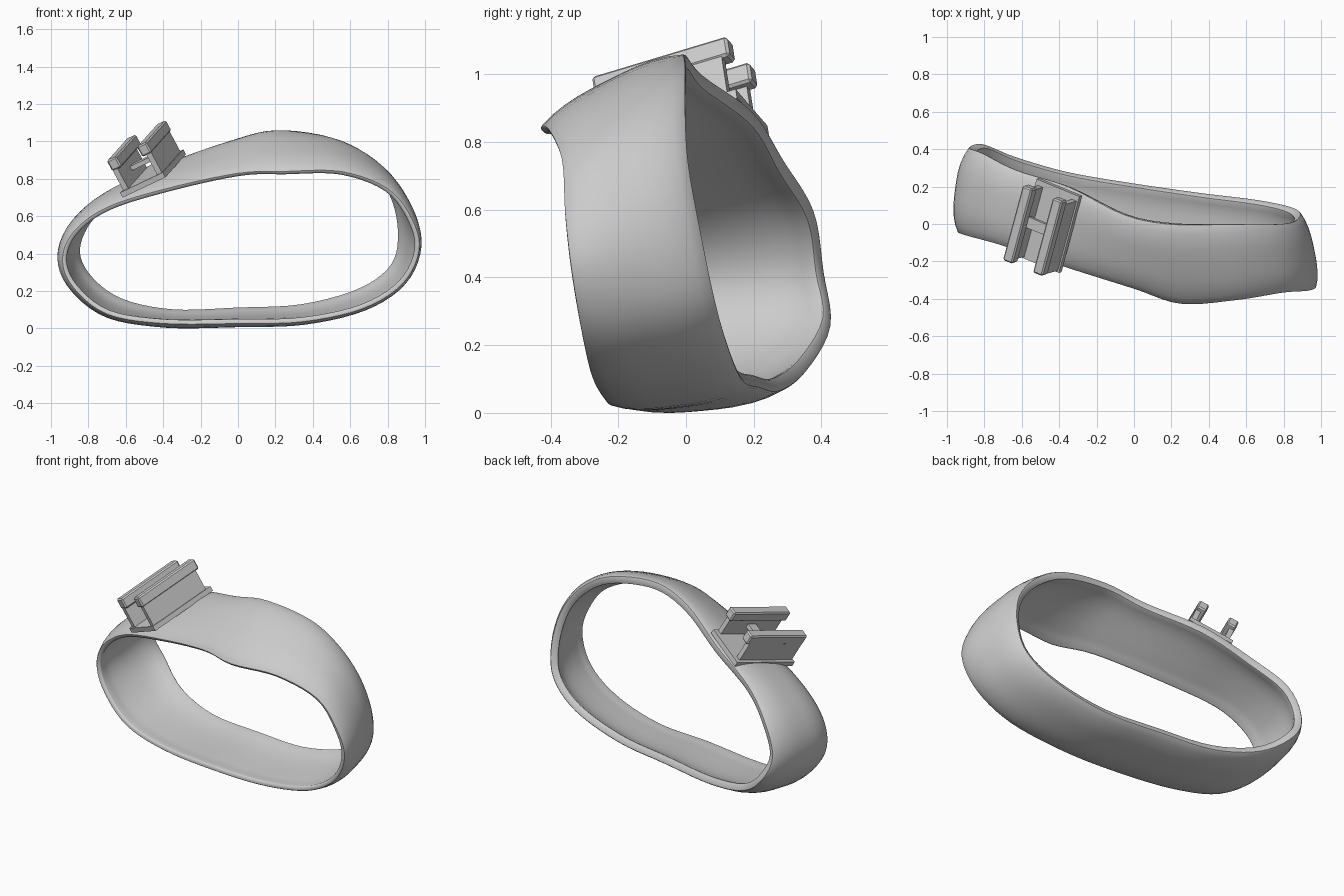
import bpy
import bmesh
from mathutils import Matrix, Vector

if "Cube" in bpy.data.objects:
    bpy.data.objects.remove(bpy.data.objects["Cube"], do_unlink=True)

gray = bpy.data.materials.new("light_gray")
gray.use_nodes = True
gray.diffuse_color = (0.6, 0.6, 0.6, 1)
gray.node_tree.nodes["Principled BSDF"].inputs["Base Color"].default_value = (0.6, 0.6, 0.6, 1)


def add_object(name, bm):
    bmesh.ops.recalc_face_normals(bm, faces=bm.faces)
    mesh = bpy.data.meshes.new(name)
    bm.to_mesh(mesh)
    bm.free()
    mesh.materials.append(gray)
    obj = bpy.data.objects.new(name, mesh)
    bpy.context.collection.objects.link(obj)
    return obj


def make_active(obj):
    bpy.ops.object.select_all(action="DESELECT")
    obj.select_set(True)
    bpy.context.view_layer.objects.active = obj


# Strap: front rim point and back rim point at each station around the loop
STATIONS = [
    ((.25, -.43, .84), (.2, 0, 1.06)),
    ((.55, -.41, .84), (.5, 0, 1.02)),
    ((.8, -.37, .75), (.7, 0, .91)),
    ((.93, -.36, .59), (.84, .01, .74)),
    ((.97, -.34, .42), (.89, .05, .52)),
    ((.88, -.31, .24), (.85, .09, .33)),
    ((.67, -.28, .11), (.67, .13, .19)),
    ((.35, -.24, .04), (.35, .17, .1)),
    ((0, -.22, .03), (0, .22, .08)),
    ((-.4, -.16, .03), (-.35, .28, .07)),
    ((-.7, -.1, .08), (-.63, .36, .13)),
    ((-.88, -.06, .22), (-.81, .43, .26)),
    ((-.94, -.05, .37), (-.88, .41, .42)),
    ((-.88, -.07, .52), (-.81, .38, .6)),
    ((-.7, -.12, .65), (-.63, .29, .75)),
    ((-.38, -.23, .75), (-.35, .2, .89)),
    ((0, -.35, .83), (-.05, .05, 1.0)),
]


def closed_spline(points, steps):
    """Catmull-Rom curve through a closed ring of points."""
    pts = [Vector(p) for p in points]
    n = len(pts)
    out = []
    for i in range(n):
        a, b, c, d = (pts[(i + k) % n] for k in (-1, 0, 1, 2))
        for s in range(steps):
            t = s / steps
            out.append(b + (c - a) * (t / 2) + (2 * a - 5 * b + 4 * c - d) * (t * t / 2)
                       + (3 * b - a - 3 * c + d) * (t ** 3 / 2))
    return out


front = closed_spline([s[0] for s in STATIONS], 5)
back = closed_spline([s[1] for s in STATIONS], 5)
count = len(front)
across = 10
bm = bmesh.new()
rows = []
for i in range(count):
    # The strap swells outward between its two rims, most at its right end
    along = front[(i + 1) % count] - front[i - 1] + back[(i + 1) % count] - back[i - 1]
    outward = (back[i] - front[i]).cross(along).normalized()
    middle = (front[i] + back[i]) / 2
    if outward.dot(Vector((middle.x, 0, middle.z - 0.45))) < 0:
        outward.negate()
    swell = 0.035 + 0.03 * max(0, -middle.x - 0.5)
    rows.append([bm.verts.new(front[i].lerp(back[i], j / across)
                              + outward * swell * (1 - abs(2 * j / across - 1) ** 3))
                 for j in range(across + 1)])
for i in range(count):
    a, b = rows[i], rows[(i + 1) % count]
    for j in range(across):
        bm.faces.new((a[j], a[j + 1], b[j + 1], b[j]))
strap = add_object("strap", bm)
lowest = min(v.co.z for v in strap.data.vertices)
for v in strap.data.vertices:
    v.co.z -= lowest * max(0, 1 - v.co.z)

# The wall thins toward the front rim
wall = strap.vertex_groups.new(name="wall")
for v in strap.data.vertices:
    wall.add([v.index], min(1, 0.6 + 0.15 * (v.index % (across + 1))), "REPLACE")
make_active(strap)
shell = strap.modifiers.new("thickness", "SOLIDIFY")
shell.thickness = 0.046
shell.offset = -1
shell.vertex_group = "wall"
round_rim = strap.modifiers.new("rim", "BEVEL")
round_rim.width = 0.009
round_rim.segments = 2
round_rim.angle_limit = 1.0
for modifier in ("thickness", "rim"):
    bpy.ops.object.modifier_apply(modifier=modifier)
bpy.ops.object.shade_smooth_by_angle(angle=0.7)

# Clip frame: side, length and up directions on the sloping shoulder of the strap
length = Vector((.25, .93, .28)).normalized()
side = length.cross(Vector((-.47, -.14, .87))).normalized()
up = side.cross(length)
frame = Matrix((side, length, up)).transposed().to_4x4()
frame.translation = (-.45, -.01, .83)


def clip_box(name, centre, size, bevel=0.0):
    bm = bmesh.new()
    bmesh.ops.create_cube(bm, size=1)
    bmesh.ops.scale(bm, vec=size, verts=bm.verts)
    bmesh.ops.translate(bm, vec=centre, verts=bm.verts)
    if bevel:
        bmesh.ops.bevel(bm, geom=bm.edges[:], offset=bevel, segments=1, affect="EDGES")
    bm.transform(frame)
    return add_object(name, bm)


clip_box("clip_base", (-.005, 0, 0), (.27, .44, .03))
clip_box("clip_cross_bar", (0, 0, .08), (.2, .06, .025))
for name, sign in (("right", -1), ("left", 1)):
    clip_box(name + "_jaw_plate", (sign * .106, -.01, .075), (.03, .4, .15))
    clip_box(name + "_jaw_rail", (sign * .095, 0, .168), (.06, .43, .065), .008)
